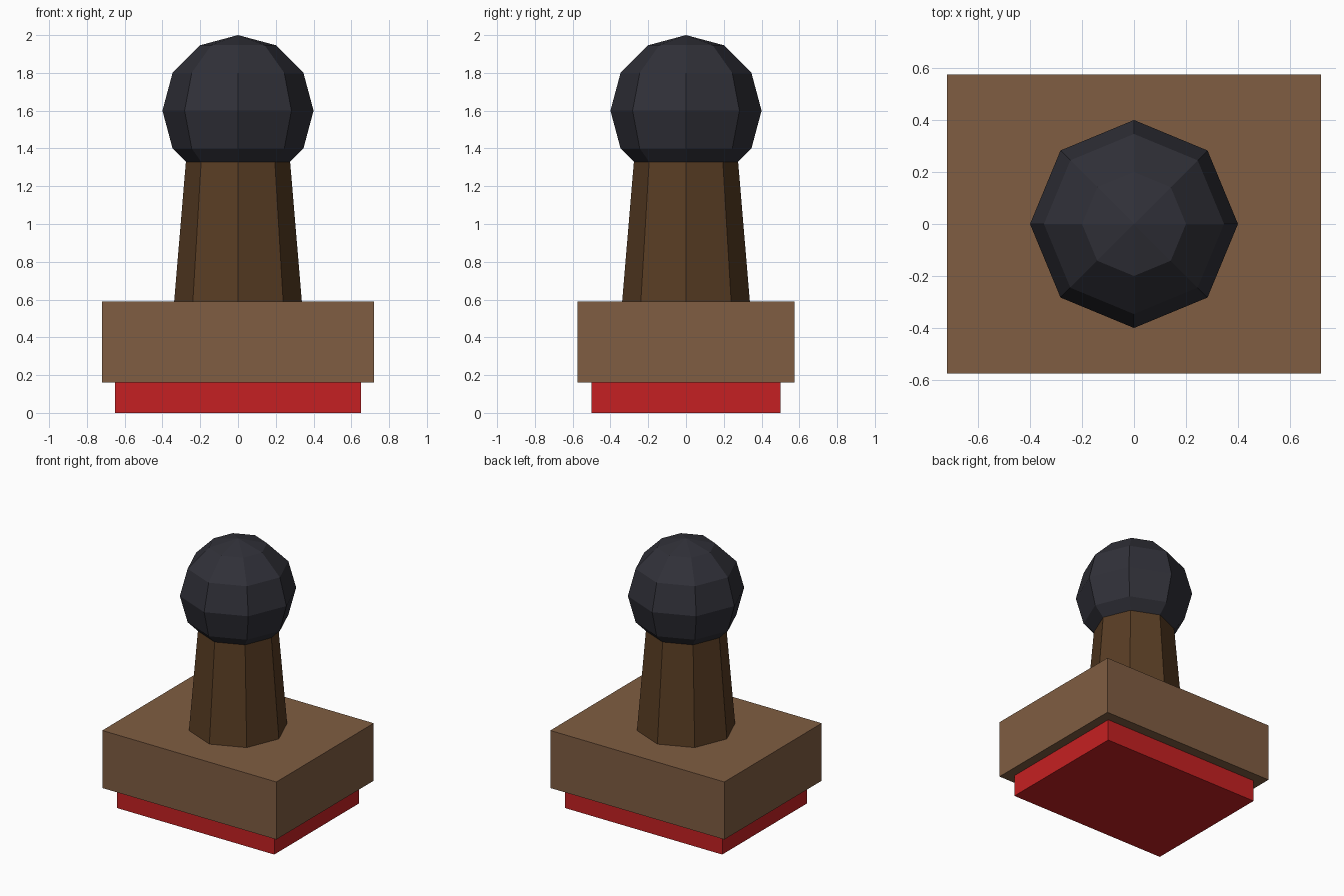
import bpy

if "Cube" in bpy.data.objects:
    bpy.data.objects.remove(bpy.data.objects["Cube"])


def material(name, rgb):
    m = bpy.data.materials.new(name)
    m.diffuse_color = (*rgb, 1.0)
    m.use_nodes = True
    m.node_tree.nodes["Principled BSDF"].inputs["Base Color"].default_value = m.diffuse_color
    return m


def finish(name, mat):
    ob = bpy.context.object
    ob.name = name
    ob.data.materials.append(mat)
    return ob


def box(name, sx, sy, z0, z1, mat):
    bpy.ops.mesh.primitive_cube_add(size=1, location=(0, 0, (z0 + z1) / 2))
    bpy.context.object.scale = (sx, sy, z1 - z0)
    bpy.ops.object.transform_apply(location=False, rotation=False, scale=True)
    return finish(name, mat)


red = material("red rubber", (0.56, 0.0145, 0.016))
light_wood = material("light wood", (0.215, 0.11, 0.054))
dark_wood = material("dark wood", (0.098, 0.046, 0.017))
black = material("blue black", (0.030, 0.030, 0.040))

# Stamp pad and wooden block
box("stamp_pad", 1.30, 1.00, 0.0, 0.16, red)
box("block", 1.44, 1.15, 0.16, 0.59, light_wood)

# Tapered eight-sided handle, its top hidden inside the knob
Z0, Z1 = 0.59, 1.40
bpy.ops.mesh.primitive_cone_add(vertices=8, radius1=0.338, radius2=0.27,
                                depth=Z1 - Z0, location=(0, 0, (Z0 + Z1) / 2))
finish("handle", dark_wood)

# Faceted knob
bpy.ops.mesh.primitive_uv_sphere_add(segments=8, ring_count=6, radius=0.4,
                                     location=(0, 0, 1.6))
finish("knob", black)
